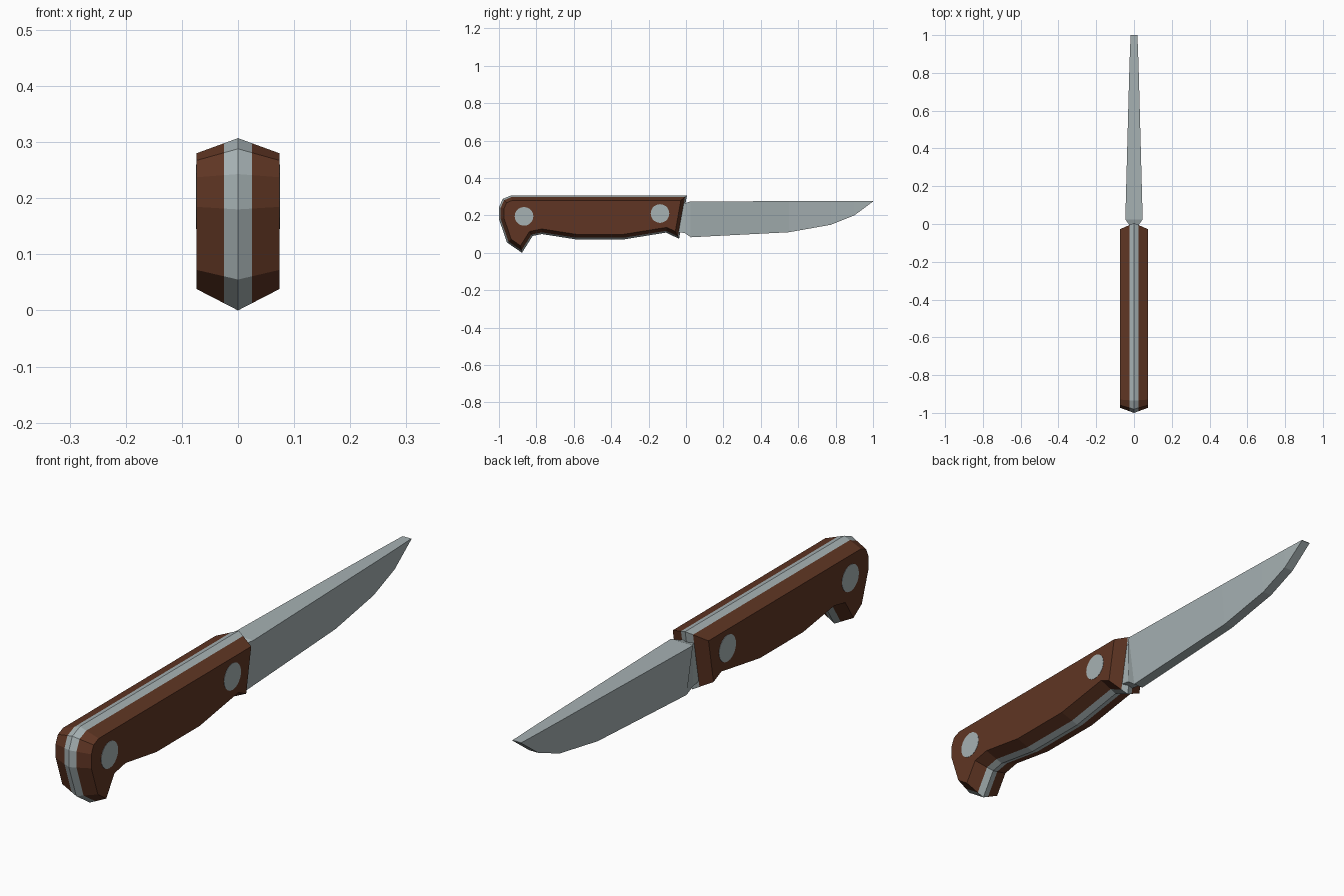
import bpy, bmesh, math
from mathutils import Vector

if "Cube" in bpy.data.objects:
    bpy.data.objects.remove(bpy.data.objects["Cube"])


def material(name, rgb):
    m = bpy.data.materials.new(name)
    m.diffuse_color = (*rgb, 1)
    m.use_nodes = True
    m.node_tree.nodes["Principled BSDF"].inputs["Base Color"].default_value = m.diffuse_color
    return m


STEEL = material("steel grey", (0.38, 0.44, 0.45))
WOOD = material("brown wood", (0.115, 0.036, 0.017))


def inset(pts, d):
    """Mitred inward offset of a counter-clockwise outline."""
    out = []
    n = len(pts)
    for i in range(n):
        a, b, c = (Vector(pts[j % n]) for j in (i - 1, i, i + 1))
        e, f = (b - a).normalized(), (c - b).normalized()
        n1, n2 = Vector((-e.y, e.x)), Vector((-f.y, f.x))
        out.append(b + (n1 + n2) * d / (1 + n1.dot(n2)))
    return out


def loft(name, rings, mats, rule=lambda f: 0):
    """Bridge matching closed rings of 3D points and cap both ends."""
    bm = bmesh.new()
    vs = [[bm.verts.new(p) for p in r] for r in rings]
    for r, s in zip(vs, vs[1:]):
        for i in range(len(r)):
            j = (i + 1) % len(r)
            bm.faces.new((r[i], r[j], s[j], s[i]))
    bm.faces.new(vs[0])
    bm.faces.new(vs[-1])
    bmesh.ops.recalc_face_normals(bm, faces=bm.faces)
    for f in bm.faces:
        f.material_index = rule(f)
    me = bpy.data.meshes.new(name)
    bm.to_mesh(me)
    bm.free()
    for m in mats:
        me.materials.append(m)
    ob = bpy.data.objects.new(name, me)
    bpy.context.collection.objects.link(ob)
    return ob


# Handle: ridged slab, wooden scales around a steel centre strip
outline = [(0.005, 0.307), (-0.935, 0.307), (-0.98, 0.288), (-1.0, 0.243),
           (-1.0, 0.18), (-0.957, 0.055), (-0.877, 0.0), (-0.82, 0.09),
           (-0.77, 0.1), (-0.59, 0.072), (-0.33, 0.072), (-0.107, 0.108),
           (-0.037, 0.075)]
HALF, STRIP, DEPTH = 0.074, 0.025, 0.027
rings = [[(x, *p) for p in inset(outline, DEPTH * abs(x) / HALF)]
         for x in (-HALF, -STRIP, 0, STRIP, HALF)]
loft("handle", rings, [WOOD, STEEL],
     lambda f: int(abs(f.calc_center_median().x) < STRIP))

# Blade: stations along y as (y, bottom z, top z, half width bottom, top)
stations = [(-0.05, 0.112, 0.265, 0.025, 0.025),
            (-0.005, 0.105, 0.265, 0.025, 0.025),
            (0.025, 0.083, 0.275, 0.02, 0.046),
            (0.55, 0.11, 0.276, 0.019, 0.032),
            (0.775, 0.15, 0.276, 0.019, 0.026),
            (0.9, 0.2, 0.276, 0.019, 0.022),
            (1.0, 0.274, 0.276, 0.018, 0.018)]
loft("blade", [[(-b, y, z0), (b, y, z0), (t, y, z1), (-t, y, z1)]
               for y, z0, z1, b, t in stations], [STEEL])

# Rivets: thin discs on both sides of the handle
for where, y, z in (("rear", -0.866, 0.195), ("front", -0.139, 0.21)):
    for side, s in (("left", -1), ("right", 1)):
        loft(f"{where}_rivet_{side}",
             [[(s * x, y + 0.05 * math.cos(k * math.tau / 20),
                z + 0.05 * math.sin(k * math.tau / 20)) for k in range(20)]
              for x in (HALF - 0.002, HALF + 0.001)], [STEEL])
